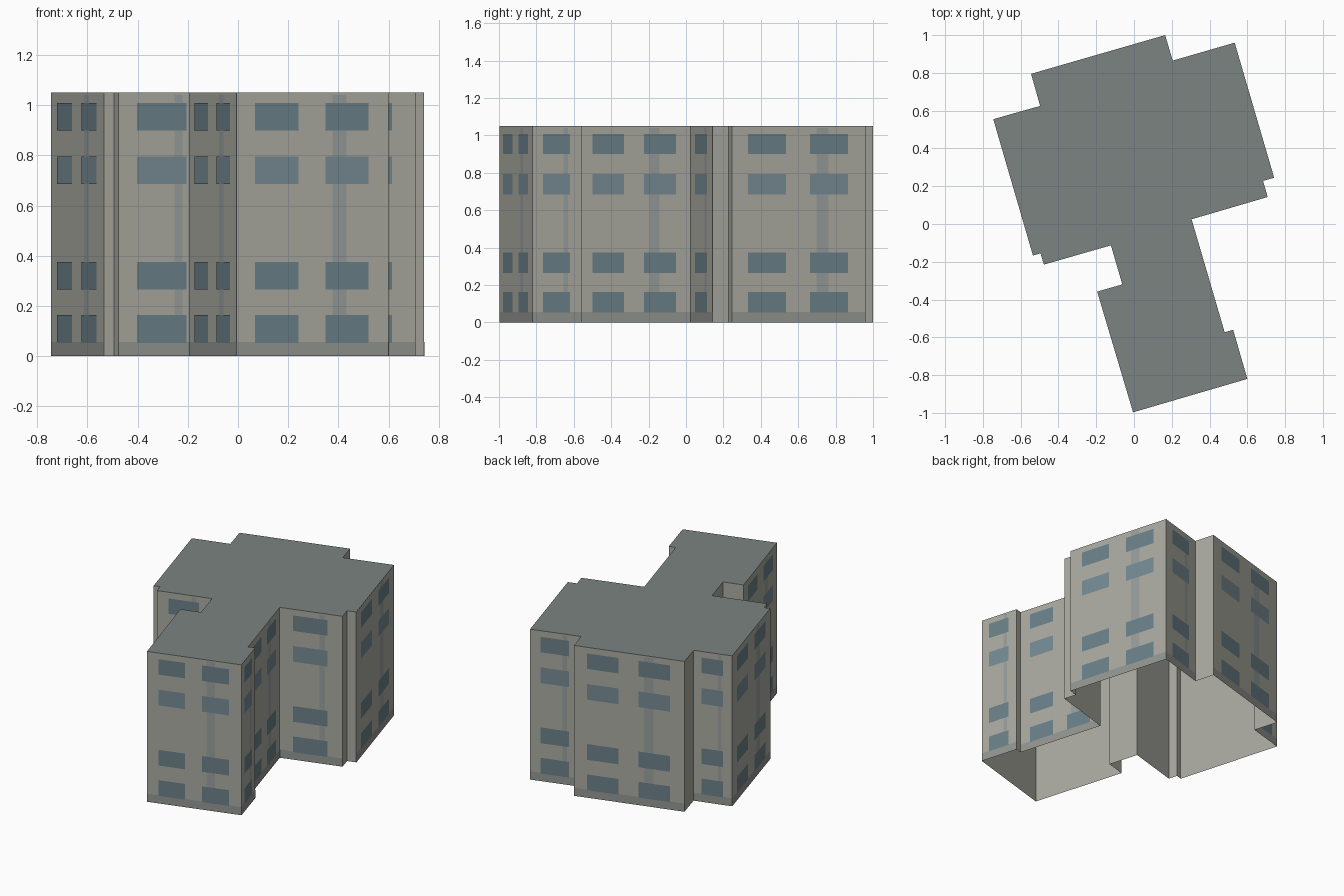
import bpy, bmesh
from mathutils import Vector

if "Cube" in bpy.data.objects:
    bpy.data.objects.remove(bpy.data.objects["Cube"])

H = 1.05
# Footprint, counterclockwise from the front corner, with windows per wall
PLAN = [
    (-0.005, -0.997, 2), (0.60, -0.82, 1), (0.525, -0.56, 0), (0.48, -0.573, 2),
    (0.305, 0.025, 1), (0.708, 0.143, 0), (0.683, 0.228, 0), (0.742, 0.245, 2),
    (0.533, 0.96, 1), (0.205, 0.865, 0), (0.165, 1.0, 2), (-0.545, 0.795, 0),
    (-0.497, 0.625, 1), (-0.745, 0.555, 2), (-0.535, -0.167, 0), (-0.495, -0.155, 0),
    (-0.477, -0.215, 1), (-0.122, -0.113, 0), (-0.062, -0.32, 0), (-0.195, -0.358, 2)]
SPANS = {1: [(0.21, 0.765)], 2: [(0.12, 0.405), (0.583, 0.868)]}
ROWS = [(0.053, 0.163), (0.265, 0.375), (0.9, 1.008)]
PALE_ROWS = [(0.685, 0.795)]


def material(name, rgb):
    m = bpy.data.materials.new(name)
    m.diffuse_color = (*rgb, 1)
    m.use_nodes = True
    m.node_tree.nodes["Principled BSDF"].inputs["Base Color"].default_value = m.diffuse_color
    return m


def make_object(name, quads, mat):
    bm = bmesh.new()
    for pts in quads:
        bm.faces.new([bm.verts.new(p) for p in pts])
    bmesh.ops.remove_doubles(bm, verts=bm.verts, dist=0.0001)
    me = bpy.data.meshes.new(name)
    bm.to_mesh(me)
    bm.free()
    me.materials.append(mat)
    ob = bpy.data.objects.new(name, me)
    bpy.context.collection.objects.link(ob)
    return ob


def panel(a, b, f0, f1, z0, z1, offset=0.0):
    """Upright rectangle on the wall a-b, between fractions f0 and f1."""
    d = b - a
    out = Vector((d.y, -d.x, 0)).normalized() * offset
    p, q = a + d * f0 + out, a + d * f1 + out
    up = Vector((0, 0, 1))
    return [p + up * z0, q + up * z0, q + up * z1, p + up * z1]


walls, bands, strips, windows, pale = [], [], [], [], []
for i, (x, y, n) in enumerate(PLAN):
    nx, ny, _ = PLAN[(i + 1) % len(PLAN)]
    a, b = Vector((x, y, 0)), Vector((nx, ny, 0))
    walls.append(panel(a, b, 0, 1, 0, H))
    if n:
        bands.append(panel(a, b, 0, 1, 0, 0.057, 0.001))
        strips.append(panel(a, b, 0.632, 0.722, 0.057, 1.04, 0.001))
        for f0, f1 in SPANS[n]:
            windows += [panel(a, b, f0, f1, *r, 0.002) for r in ROWS]
            pale += [panel(a, b, f0, f1, *r, 0.002) for r in PALE_ROWS]

# Shell, open underneath
make_object("walls", walls, material("plaster", (0.40, 0.40, 0.355)))
make_object("roof", [[(x, y, H) for x, y, _ in PLAN]], material("roofing", (0.20, 0.23, 0.22)))

# Flat facade details
make_object("base_bands", bands, material("plinth", (0.29, 0.30, 0.28)))
make_object("facade_strips", strips, material("strip", (0.31, 0.335, 0.33)))
make_object("windows", windows, material("glass", (0.145, 0.215, 0.245)))
make_object("pale_windows", pale, material("pale_glass", (0.18, 0.255, 0.29)))
